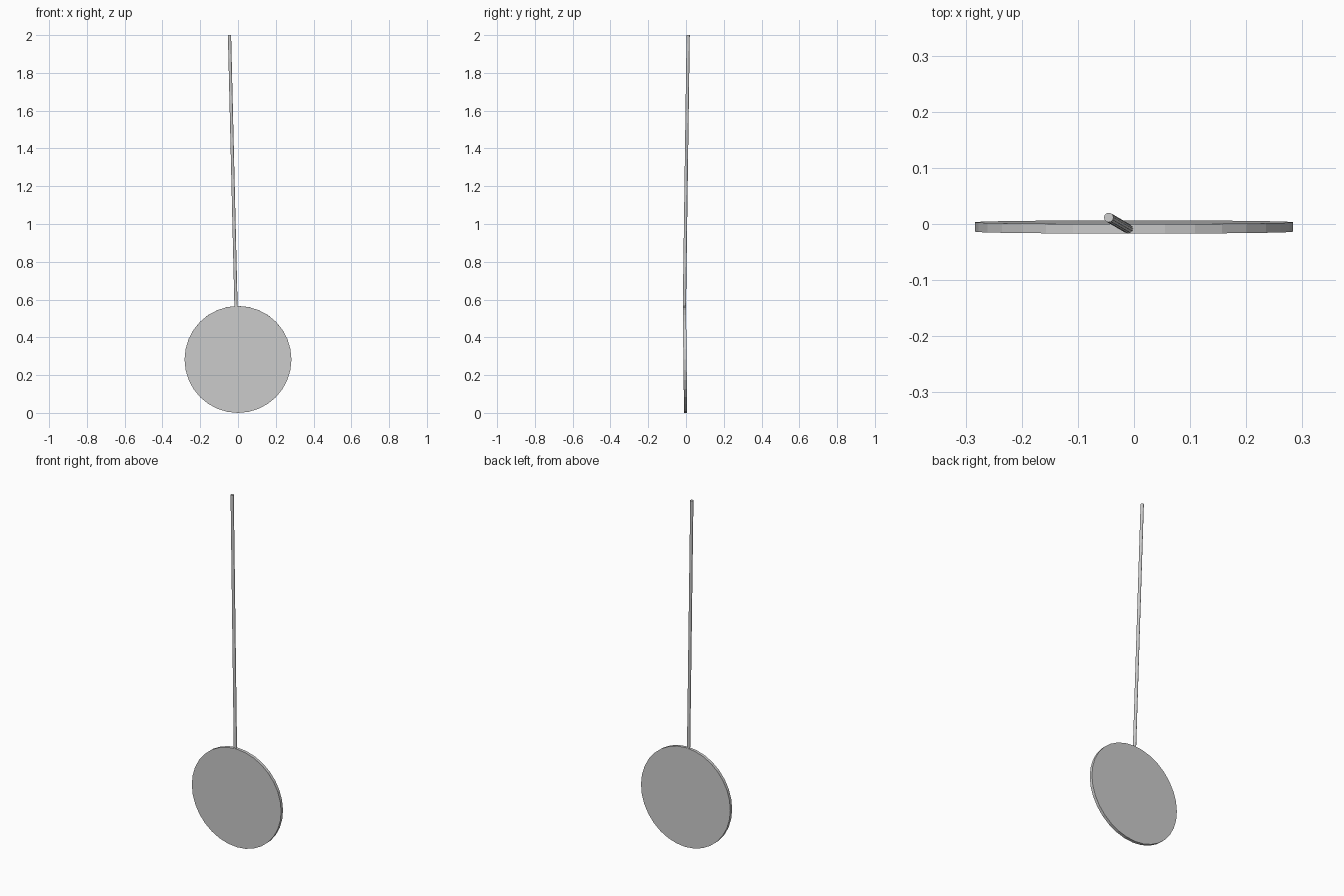
import bpy
from mathutils import Vector

if "Cube" in bpy.data.objects:
    bpy.data.objects.remove(bpy.data.objects["Cube"])


def cylinder_between(name, start, end, radius, sides):
    """Flat-shaded cylinder running from start to end."""
    a, b = Vector(start), Vector(end)
    axis = b - a
    bpy.ops.mesh.primitive_cylinder_add(
        vertices=sides, radius=radius, depth=axis.length, location=(a + b) / 2)
    obj = bpy.context.object
    obj.name = name
    obj.rotation_mode = 'QUATERNION'
    obj.rotation_quaternion = axis.to_track_quat('Z', 'Y')
    return obj


# Thin round disc, facing front with a very slight forward lean
cylinder_between("disc", (0, -0.0138, 0.2829), (0, 0.0032, 0.2831), 0.283, 32)

# Slender rod rising from the rim of the disc
cylinder_between("rod", (-0.0105, -0.0085, 0.56), (-0.045, 0.0115, 2.0), 0.0085, 12)
